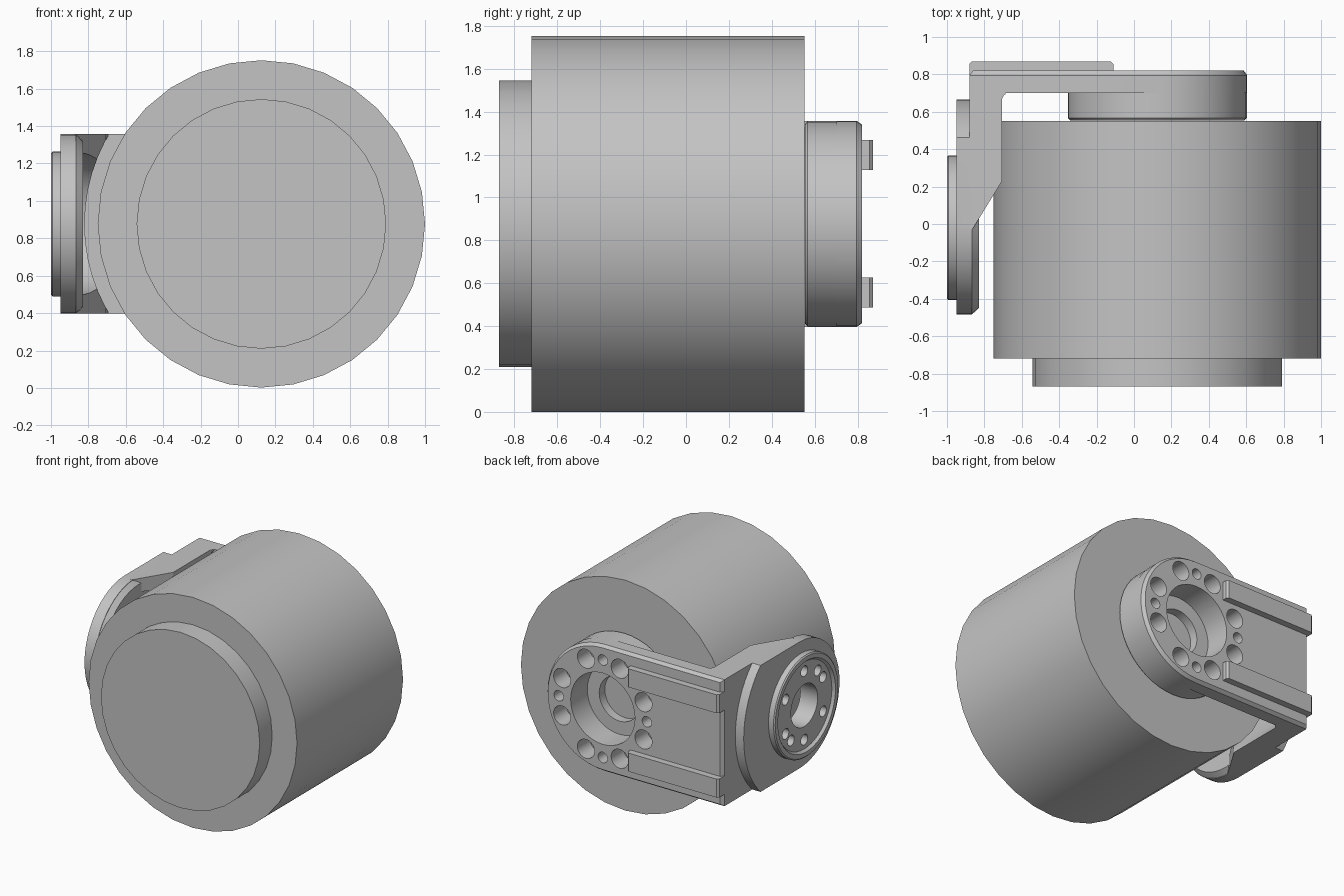
import bpy, bmesh, math
from math import cos, sin, pi, radians

if "Cube" in bpy.data.objects:
    bpy.data.objects.remove(bpy.data.objects["Cube"])

CX, CZ = 0.125, 0.877          # motor axis (runs along y)
HW = 0.48                      # half width of the bracket

grey = bpy.data.materials.new("plain_grey")
grey.diffuse_color = (0.55, 0.55, 0.55, 1)
grey.use_nodes = True
grey.node_tree.nodes["Principled BSDF"].inputs["Base Color"].default_value = grey.diffuse_color


def loft(name, loops):
    """Closed solid through a series of matching point loops."""
    bm = bmesh.new()
    rings = [[bm.verts.new(p) for p in loop] for loop in loops]
    n = len(rings[0])
    for a, b in zip(rings, rings[1:]):
        for i in range(n):
            j = (i + 1) % n
            bm.faces.new((a[i], a[j], b[j], b[i]))
    bm.faces.new(rings[0])
    bm.faces.new(rings[-1])
    bmesh.ops.recalc_face_normals(bm, faces=bm.faces)
    me = bpy.data.meshes.new(name)
    bm.to_mesh(me)
    bm.free()
    me.materials.append(grey)
    ob = bpy.data.objects.new(name, me)
    bpy.context.collection.objects.link(ob)
    return ob


def turned_y(name, profile, x=CX, z=CZ, n=32):
    """Turned part along y; profile is (radius, y)."""
    ang = [2 * pi * i / n for i in range(n)]
    return loft(name, [[(x + r * cos(a), y, z + r * sin(a)) for a in ang] for r, y in profile])


def turned_x(name, profile, y=-0.01, z=CZ, n=32):
    """Turned part along x; profile is (radius, x)."""
    ang = [2 * pi * i / n for i in range(n)]
    return loft(name, [[(x, y + r * cos(a), z + r * sin(a)) for a in ang] for r, x in profile])


def boolean(ob, other, op):
    other.hide_render = True
    mod = ob.modifiers.new("cut", 'BOOLEAN')
    mod.operation, mod.solver, mod.object = op, 'EXACT', other
    bpy.context.view_layer.objects.active = ob
    bpy.ops.object.modifier_apply(modifier=mod.name)
    bpy.data.objects.remove(other)


def stadium(r, y, left):
    """Arm outline: round about the motor axis, square at the left end."""
    arc = [(CX + r * cos(a), y, CZ + r * sin(a))
           for a in (-pi / 2 + pi * i / 24 for i in range(25))]
    return arc + [(left, y, CZ + r), (left, y, CZ - r)]


# motor body and its front cover
turned_y("motor_body", [(0.875, -0.72), (0.875, 0.552)])
turned_y("front_cover", [(0.667, -0.87), (0.667, -0.71)])

# arm plate with chamfered top edge
bracket = loft("bracket", [stadium(HW, 0.70, -0.88), stadium(HW, 0.795, -0.88),
                           stadium(HW - 0.018, 0.82, -0.86)])

# side block, hollowed to clear the motor
side = [(-0.88, 0.76), (-0.88, -0.03), (-0.865, -0.03), (-0.705, 0.23),
        (-0.705, 0.67), (-0.695, 0.69), (-0.675, 0.70), (-0.675, 0.76)]
block = loft("side_block", [[(x, y, CZ + s * HW) for x, y in side] for s in (-1, 1)])
boolean(block, turned_y("clearance", [(0.945, -0.6), (0.945, 0.70)], n=64), 'DIFFERENCE')

# raised side pad: wide arc towards the arm, round at the free end
pad = []
half = math.asin(HW / 0.67)
for i in range(17):
    a = -half + 2 * half * i / 16
    pad.append((0.67 * cos(a) - 0.005, 0.67 * sin(a)))
for i in range(25):
    a = pi / 2 + pi * i / 24
    pad.append((HW * cos(a) - 0.005, HW * sin(a)))
pad_ob = loft("side_pad", [[(x, y, CZ + z) for y, z in pad] for x in (-0.95, -0.865)])

parts = [
    block, pad_ob,
    turned_y("pivot_disc", [(HW - 0.015, 0.553), (HW - 0.002, 0.566), (HW - 0.002, 0.74)], n=48),
    turned_x("inner_lip", [(HW - 0.003, -0.90), (HW - 0.003, -0.865), (0.445, -0.83)], y=-0.005, n=48),
    turned_x("side_hub", [(0.387, -0.90), (0.387, -0.992), (0.378, -1.0), (0.345, -1.0),
                          (0.33, -0.98)], y=-0.02, n=48),
]

# two rails on the back of the arm
rail = [(-0.88, 0.79), (-0.88, 0.855), (-0.865, 0.87), (-0.125, 0.87), (-0.11, 0.855), (-0.11, 0.79)]
for s in (-1, 1):
    parts.append(loft("rail", [[(x, y, CZ + s * w) for x, y in rail] for w in (0.25, 0.39)]))
for p in parts:
    boolean(bracket, p, 'UNION')

# pivot bore, stepped, and the ring of screw holes around it
cuts = [turned_y("bore", [(0.27, 0.62), (0.27, 0.9)], n=40),
        turned_y("inner_bore", [(0.17, 0.5), (0.17, 0.7)])]
for i in range(8):
    a = radians(22.5 + 45 * i)
    cuts.append(turned_y("screw_hole", [(0.072, 0.67), (0.072, 0.9)],
                         CX + 0.37 * cos(a), CZ + 0.37 * sin(a), 20))
for i in range(4):
    a = radians(90 * i)
    cuts.append(turned_y("pin_hole", [(0.04, 0.72), (0.04, 0.9)],
                         CX + 0.37 * cos(a), CZ + 0.37 * sin(a), 16))

# side hub: inner pocket, centre hole and small holes
cuts.append(turned_x("pocket", [(0.38, -0.834), (0.38, -0.6)], y=-0.005, n=48))
cuts.append(turned_x("hub_hole", [(0.16, -1.1), (0.16, -0.7)], y=-0.02))
for deg in (30, 90, 150, 210, 270, 330, 128, 308):
    a = radians(deg)
    cuts.append(turned_x("hub_screw_hole", [(0.04, -1.1), (0.04, -0.9)],
                         -0.02 + 0.26 * cos(a), CZ + 0.26 * sin(a), 16))
for c in cuts:
    boolean(bracket, c, 'DIFFERENCE')

# smooth curved walls, keep edges sharp
for ob in bpy.context.scene.objects:
    ob.select_set(True)
bpy.context.view_layer.objects.active = bracket
bpy.ops.object.shade_smooth_by_angle(angle=radians(30))
